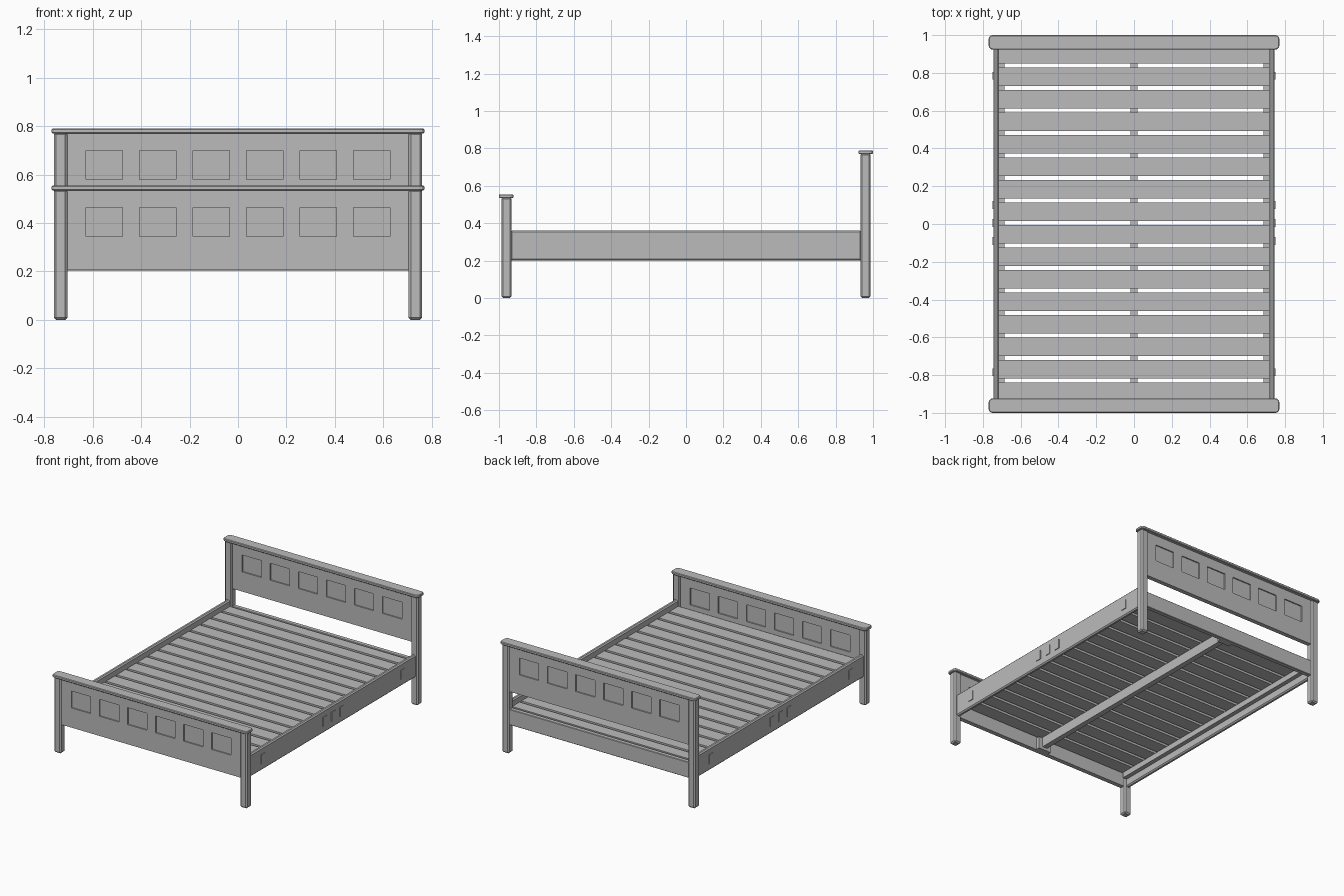
import bpy
import bmesh
from mathutils import Vector

if "Cube" in bpy.data.objects:
    bpy.data.objects.remove(bpy.data.objects["Cube"], do_unlink=True)

GREY = (0.5, 0.5, 0.5, 1)
paint = bpy.data.materials.new("grey_paint")
paint.use_nodes = True
paint.diffuse_color = GREY
paint.node_tree.nodes["Principled BSDF"].inputs["Base Color"].default_value = GREY


def finish(name, bm):
    mesh = bpy.data.meshes.new(name)
    bmesh.ops.recalc_face_normals(bm, faces=bm.faces)
    bm.to_mesh(mesh)
    bm.free()
    mesh.materials.append(paint)
    obj = bpy.data.objects.new(name, mesh)
    bpy.context.collection.objects.link(obj)
    return obj


def box_bm(x, y, z):
    """Box from (low, high) pairs on each axis."""
    bm = bmesh.new()
    bmesh.ops.create_cube(bm, size=1)
    for v in bm.verts:
        v.co = Vector([(a + b) / 2 + c * (b - a) for (a, b), c in zip((x, y, z), v.co)])
    return bm


def box(name, x, y, z, bevel=0.0, corner=0.0):
    """Box with optional rounded upright corners, then chamfered edges."""
    bm = box_bm(x, y, z)
    if corner:
        upright = [e for e in bm.edges
                   if abs(e.verts[0].co.z - e.verts[1].co.z) > 0.001]
        bmesh.ops.bevel(bm, geom=upright, offset=corner, segments=3,
                        profile=0.5, affect='EDGES')
    if bevel:
        sharp = [e for e in bm.edges if e.calc_face_angle(0) > 1]
        bmesh.ops.bevel(bm, geom=sharp, offset=bevel, segments=1, affect='EDGES')
    return finish(name, bm)


def windowed_panel(name, y, z, window_z):
    """End panel with a row of six recessed squares on both faces."""
    bm = box_bm((-0.715, 0.715), y, z)
    spans = [(0.221 * (i - 2.5) - 0.076, 0.221 * (i - 2.5) + 0.076) for i in range(6)]
    cuts = [((v, 0, 0), (1, 0, 0)) for s in spans for v in s]
    cuts += [((0, 0, v), (0, 0, 1)) for v in window_z]
    for co, normal in cuts:
        bmesh.ops.bisect_plane(bm, geom=bm.verts[:] + bm.edges[:] + bm.faces[:],
                               plane_co=co, plane_no=normal)
    bm.normal_update()
    squares = []
    for f in bm.faces:
        c = f.calc_center_median()
        if (abs(f.normal.y) > 0.9 and window_z[0] < c.z < window_z[1]
                and any(a < c.x < b for a, b in spans)):
            squares.append(f)
    bmesh.ops.inset_individual(bm, faces=squares, thickness=0.0005, depth=-0.008)
    return finish(name, bm)


# Headboard and footboard: posts, panel and cap
for part, side, top in (("head", 1, 0.79), ("foot", -1, 0.555)):
    def span(a, b):
        return tuple(sorted((side * a, side * b)))

    for label, sx in (("left", 1), ("right", -1)):
        box(f"{part}_post_{label}", tuple(sorted((sx * 0.705, sx * 0.76))),
            span(0.933, 0.987), (0, top - 0.015), bevel=0.009)
    windowed_panel(f"{part}_panel", span(0.944, 0.976), (top - 0.35, top - 0.015),
                   (top - 0.21, top - 0.09))
    box(f"{part}_cap", (-0.77, 0.77), span(0.923, 1.0), (top - 0.02, top),
        bevel=0.004, corner=0.022)
    # Hanger holding the end of the centre beam
    box(f"{part}_beam_hanger", (-0.05, 0.05), span(0.915, 0.95), (0.205, 0.29))

# Low cross rail beneath the headboard
box("head_cross_rail", (-0.715, 0.715), (0.944, 0.976), (0.203, 0.315), bevel=0.003)

# Side rails, slat ledges and fixing covers
for label, sx in (("left", 1), ("right", -1)):
    def across(a, b):
        return tuple(sorted((sx * a, sx * b)))

    box(f"side_rail_{label}", across(0.716, 0.745), (-0.938, 0.938),
        (0.2, 0.36), bevel=0.008)
    box(f"slat_ledge_{label}", across(0.685, 0.718), (-0.93, 0.93), (0.255, 0.295))
    for i, y in enumerate((-0.785, -0.09, 0.005, 0.1, 0.785)):
        box(f"rail_cover_{label}_{i + 1}", across(0.744, 0.75),
            (y - 0.021, y + 0.021), (0.25, 0.315))

# Centre beam and slats
box("centre_beam", (-0.019, 0.019), (-0.93, 0.93), (0.225, 0.295))
for i in range(16):
    y = 0.898 - 0.119 * i
    box(f"slat_{i + 1}", (-0.72, 0.72), (y - 0.049, min(y + 0.049, 0.932)),
        (0.295, 0.315))
